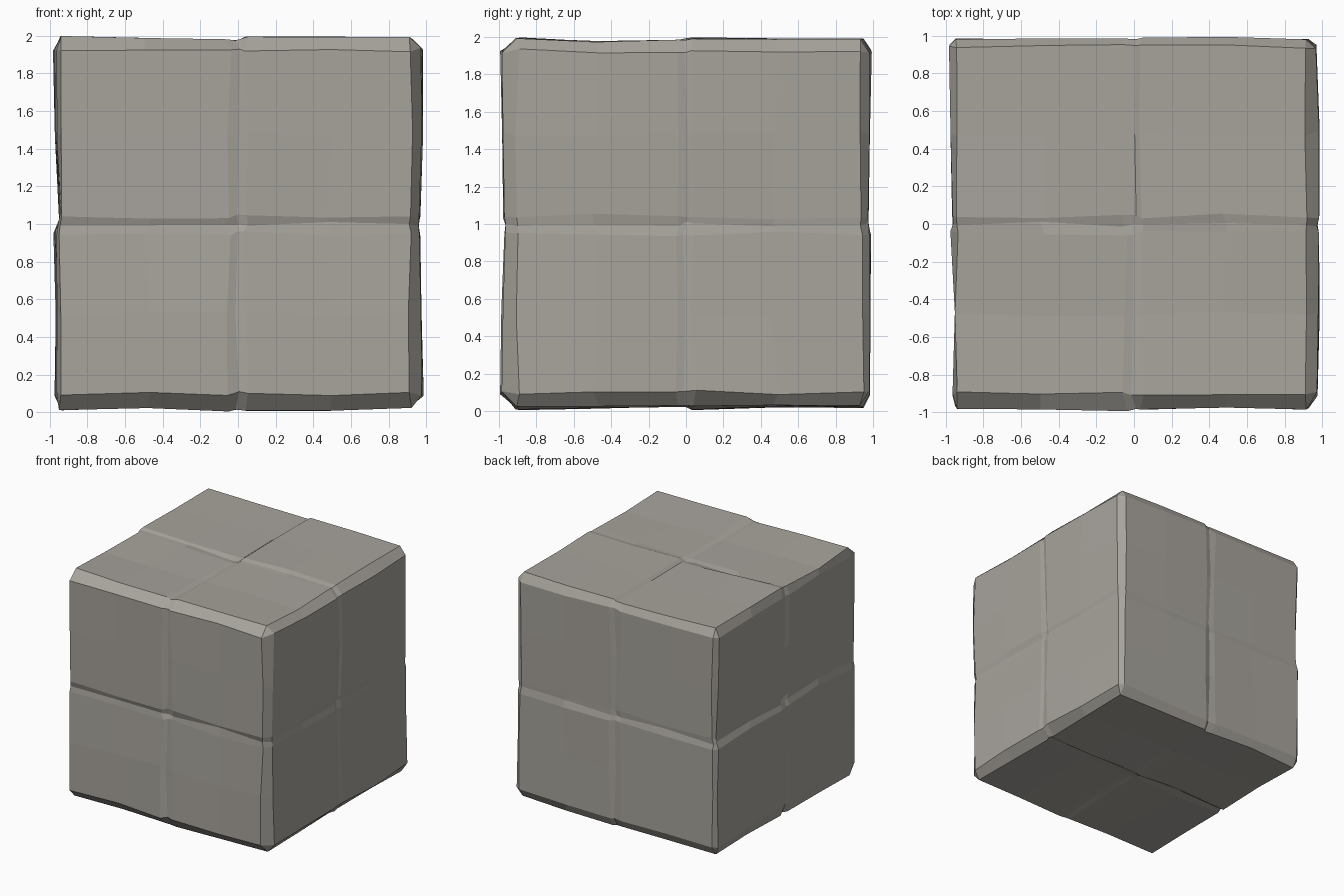
import bpy, bmesh, random
from mathutils import Matrix, Vector

random.seed(4)
if "Cube" in bpy.data.objects:
    bpy.data.objects.remove(bpy.data.objects["Cube"])

# One weathered stone colour
stone = bpy.data.materials.new("warm grey stone")
stone.use_nodes = True
colour = (0.39, 0.37, 0.335, 1)
stone.diffuse_color = colour
stone.node_tree.nodes["Principled BSDF"].inputs["Base Color"].default_value = colour

SKIN, BEVEL = 0.97, 0.06
BORDER = SKIN - BEVEL
STATIONS = (-BORDER, -0.48, -0.05, 0.04, 0.48, BORDER)

# Where each face's flat part ends along x, y and z (low side, high side)
BORDERS = ((-0.94, 0.915), (-0.9, 0.94), (-0.9, 0.925))

# Wear of each face in hundredths, at the stations along its two axes
WEAR = {
    (0, -1): ((4, 6, 3, 4, 3, 2), (3, 4, 2, 6, 3, 2)),   # right: along y, z
    (0, 1): ((3, 2, 2, 2, 2, 4), (1, 3, 4, 4, 2, 2)),    # left
    (1, -1): ((2, 2, 0, 2, 3, 2), (1, 2, 4, 3, 2, 1)),   # front: along x, z
    (1, 1): ((2, 2, 2, 1, 1, 2), (2, 2, 1, 3, 2, 1)),    # back
    (2, -1): ((1, 3, 0, 0, 1, 3), (1, 2, 3, 1, 3, 2)),   # bottom: along x, y
    (2, 1): ((0, 2, 3, 1, 1, 1), (0, 3, 2, 0, 1, 1)),    # top
}


def wear_at(profile, position):
    """Wear read from a profile, in a straight line between stations."""
    for i in range(len(STATIONS) - 1):
        a, b = STATIONS[i], STATIONS[i + 1]
        if position <= b:
            t = max(0, (position - a) / (b - a))
            return profile[i] * (1 - t) + profile[i + 1] * t
    return profile[-1]


def weathered(co):
    """Move a point of the plain chamfered cube to its worn position."""
    axis = max(range(3), key=lambda i: abs(co[i]))
    side = 1 if co[axis] > 0 else -1
    across = [i for i in range(3) if i != axis]
    worn = [wear_at(p, co[i]) for p, i in zip(WEAR[axis, side], across)]
    depth = 0.75 * max(worn) + 0.25 * min(worn) + random.uniform(-0.3, 0.3)
    new = co.copy()
    for i in across:
        if abs(co[i]) > BORDER - 0.01:
            # Rim of the face: uneven chipped edge
            new[i] = BORDERS[i][int(co[i] > 0)] + random.uniform(-0.012, 0.012)
        elif abs(co[i]) < 0.01:
            # Bottom of the joint between two blocks
            depth += random.uniform(0.3, 1.2)
            new[i] += random.uniform(-0.015, 0.015)
        elif abs(co[i]) < 0.1:
            new[i] += random.uniform(-0.015, 0.015)
        else:
            new[i] += random.uniform(-0.02, 0.02)
    new[axis] = side * (1 - depth / 100)
    return new


# Chamfered cube, cut along the joints and the middle of every block
bm = bmesh.new()
bmesh.ops.create_cube(bm, size=2 * SKIN)
bmesh.ops.bevel(bm, geom=bm.edges[:], offset=BEVEL, segments=1,
                profile=0.5, affect='EDGES')
for axis in range(3):
    normal = Vector([int(i == axis) for i in range(3)])
    for station in STATIONS[1:-1] + (0,):
        bmesh.ops.bisect_plane(bm, geom=bm.verts[:] + bm.edges[:] + bm.faces[:],
                               plane_co=normal * station, plane_no=normal)

# Worn, faceted surface
for v in bm.verts:
    v.co = weathered(v.co)
bmesh.ops.recalc_face_normals(bm, faces=bm.faces[:])
bmesh.ops.transform(bm, matrix=Matrix.Translation((0, 0, 1)), verts=bm.verts[:])

mesh = bpy.data.meshes.new("stone_block_cube")
bm.to_mesh(mesh)
bm.free()
mesh.materials.append(stone)
cube = bpy.data.objects.new("stone_block_cube", mesh)
bpy.context.collection.objects.link(cube)
